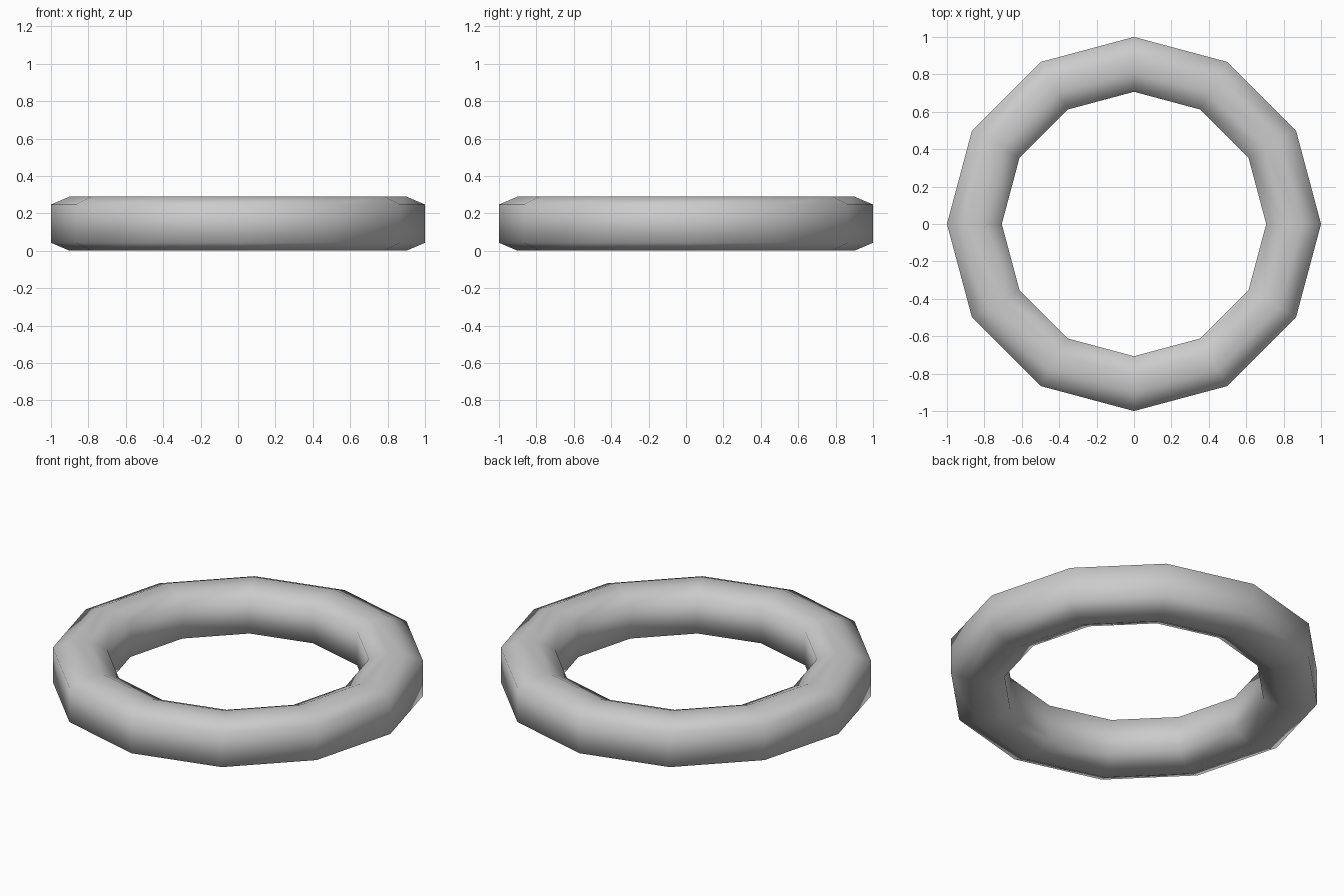
import bpy, bmesh
from math import cos, sin, tau

if "Cube" in bpy.data.objects:
    bpy.data.objects.remove(bpy.data.objects["Cube"])

SEGMENTS = 12
# Cross-section (radius, height): a square with softened top and bottom corners
H, W = 0.29, 0.293
PROFILE = [(1.0, 0.043), (1.0, H - 0.043), (0.9, H), (1 - W + 0.1, H),
           (1 - W, H - 0.043), (1 - W, 0.043), (1 - W + 0.1, 0), (0.9, 0)]

# Ring: sweep the cross-section around the vertical axis
bm = bmesh.new()
rings = []
for i in range(SEGMENTS):
    a = tau * i / SEGMENTS
    rings.append([bm.verts.new((r * cos(a), r * sin(a), z)) for r, z in PROFILE])
n = len(PROFILE)
for i in range(SEGMENTS):
    cur, nxt = rings[i], rings[(i + 1) % SEGMENTS]
    for j in range(n):
        k = (j + 1) % n
        bm.faces.new((cur[j], nxt[j], nxt[k], cur[k])).smooth = True
bmesh.ops.recalc_face_normals(bm, faces=bm.faces)

mesh = bpy.data.meshes.new("ring")
bm.to_mesh(mesh)
bm.free()
bpy.context.collection.objects.link(bpy.data.objects.new("ring", mesh))
